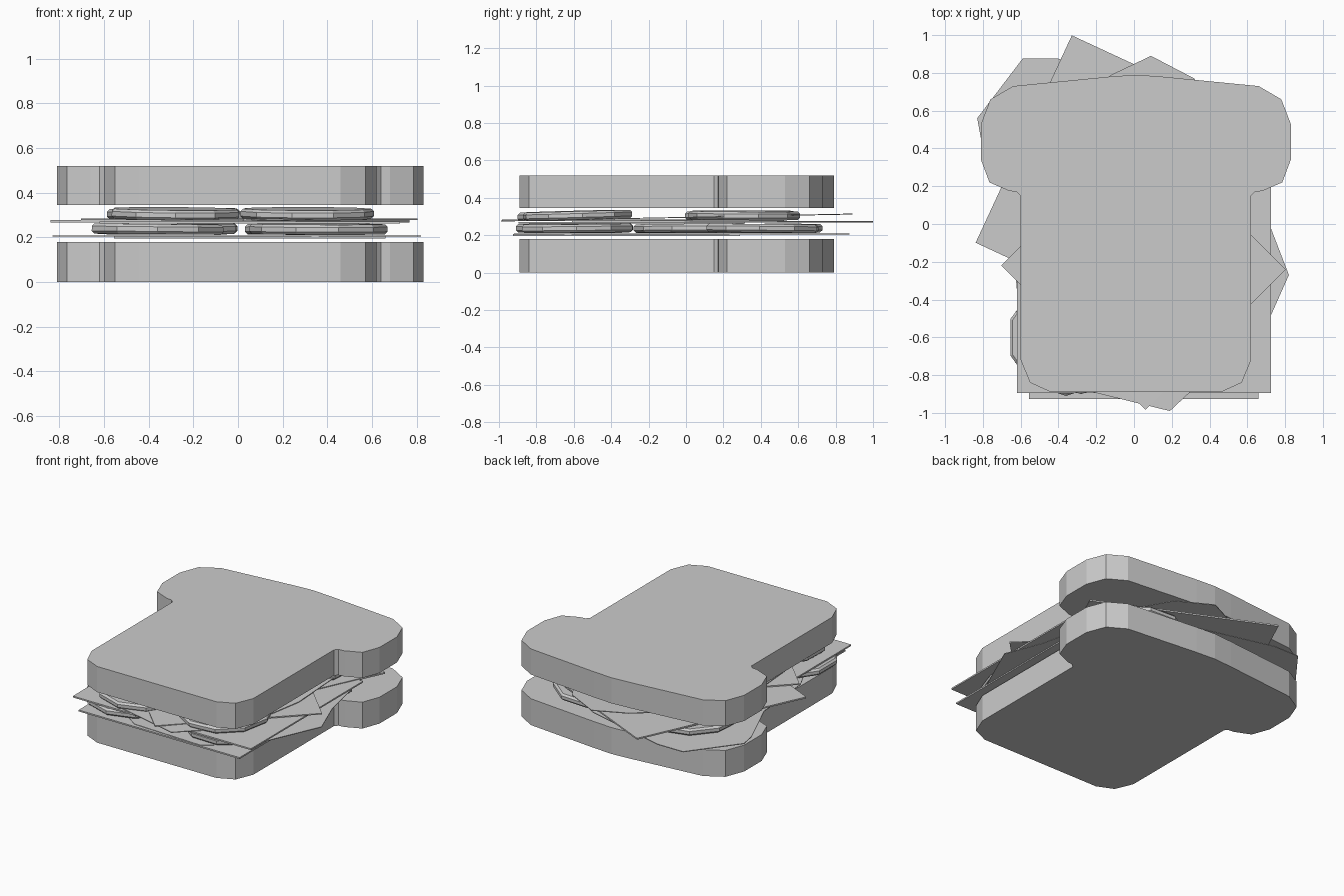
import bpy, bmesh
from math import radians, sin, cos, pi
from mathutils import Matrix, Euler

if "Cube" in bpy.data.objects:
    bpy.data.objects.remove(bpy.data.objects["Cube"])


def slab(name, outline, z0, z1, tilt=0.0):
    """Extruded flat outline; tilt raises z along y."""
    bm = bmesh.new()
    n = len(outline)
    low = [bm.verts.new((x, y, z0 + tilt * y)) for x, y in outline]
    high = [bm.verts.new((x, y, z1 + tilt * y)) for x, y in outline]
    bm.faces.new(low[::-1])
    bm.faces.new(high)
    for i in range(n):
        j = (i + 1) % n
        bm.faces.new((low[i], low[j], high[j], high[i]))
    return finish(name, bm)


def finish(name, bm):
    bmesh.ops.recalc_face_normals(bm, faces=bm.faces)
    mesh = bpy.data.meshes.new(name)
    bm.to_mesh(mesh)
    bm.free()
    obj = bpy.data.objects.new(name, mesh)
    bpy.context.collection.objects.link(obj)
    return obj


def sheet(name, cx, cy, w, d, angle, z, thick=0.01):
    a = radians(angle)
    pts = []
    for sx, sy in ((-1, -1), (1, -1), (1, 1), (-1, 1)):
        x, y = sx * w / 2, sy * d / 2
        pts.append((cx + x * cos(a) - y * sin(a), cy + x * sin(a) + y * cos(a)))
    return slab(name, pts, z, z + thick)


def tomato(name, x, y, z, r, rx, ry, turn):
    """Faceted slice with chamfered rim."""
    bm = bmesh.new()
    bmesh.ops.create_cone(bm, cap_ends=True, segments=10, radius1=r, radius2=r, depth=0.045)
    rim = [e for e in bm.edges if abs(e.verts[0].co.z - e.verts[1].co.z) < 1e-4]
    bmesh.ops.bevel(bm, geom=rim, offset=0.012, segments=1, affect='EDGES')
    rot = Euler((radians(rx), radians(ry), radians(turn))).to_matrix().to_4x4()
    bm.transform(Matrix.Translation((x, y, z)) @ rot)
    return finish(name, bm)


# bread slices: half outline mirrored about x = 0.01
half = [(0.45, -0.89), (0.56, -0.84), (0.61, -0.72), (0.61, 0.15), (0.63, 0.17),
        (0.67, 0.175), (0.775, 0.22), (0.82, 0.34), (0.82, 0.53), (0.77, 0.66),
        (0.65, 0.73), (0.14, 0.78)]
bread = [(0.01 + x, y) for x, y in half] + [(0.01, 0.79)] + \
        [(0.01 - x, y) for x, y in reversed(half)]
slab("bottom_bread", bread, 0.0, 0.18)
slab("top_bread", bread, 0.345, 0.52)

# lower filling: cheese, lettuce, tomatoes
sheet("lower_cheese", 0.052, -0.318, 1.215, 1.215, 0, 0.196)
lower_leaf = [(-0.83, 0.56), (-0.81, 0.45), (-0.66, 0.1), (-0.62, -0.35), (-0.45, -0.7),
              (-0.15, -0.9), (0.36, -0.92), (0.62, -0.72), (0.82, -0.27), (0.72, -0.01),
              (0.62, 0.45), (0.2, 0.72), (-0.40, 0.875), (-0.59, 0.875)]
slab("lower_lettuce", lower_leaf, 0.204, 0.209)
for i, (x, y, rx, ry) in enumerate([(-0.36, -0.60, 0, 0.6), (0.36, -0.58, 0.6, 0),
                                    (-0.30, 0.03, 0, -0.5), (0.34, 0.41, -0.4, 0.4),
                                    (-0.34, 0.42, 0.4, 0)]):
    tomato(f"lower_tomato_{i + 1}", x, y, 0.237, 0.31, rx, ry, 17 * i)

# upper filling: cheese sheets, tomatoes, lettuce
sheet("upper_cheese_square", 0.052, -0.29, 1.345, 1.21, 0, 0.262)
sheet("upper_cheese_turned", -0.035, 0.195, 1.21, 1.21, -24.9, 0.267)
sheet("upper_cheese_diamond", 0.05, -0.23, 1.05, 1.08, 45, 0.277, 0.008)
for i, (x, y, rx, ry) in enumerate([(-0.28, -0.60, 1.5, 0.5), (0.31, -0.58, 1.5, -0.5),
                                    (-0.29, 0.29, 0, -0.6), (0.31, 0.31, 0.5, 0.6)]):
    tomato(f"upper_tomato_{i + 1}", x, y, 0.306, 0.30, rx, ry, 23 * i)
upper_leaf = [(0.19, -0.99), (0.5, -0.7), (0.6, -0.2), (0.58, 0.35), (0.32, 0.77),
              (0.09, 0.89), (-0.12, 0.79), (-0.45, 0.5), (-0.55, -0.1), (-0.5, -0.6),
              (-0.3, -0.87)]
slab("upper_lettuce", upper_leaf, 0.293, 0.298, 0.02)
